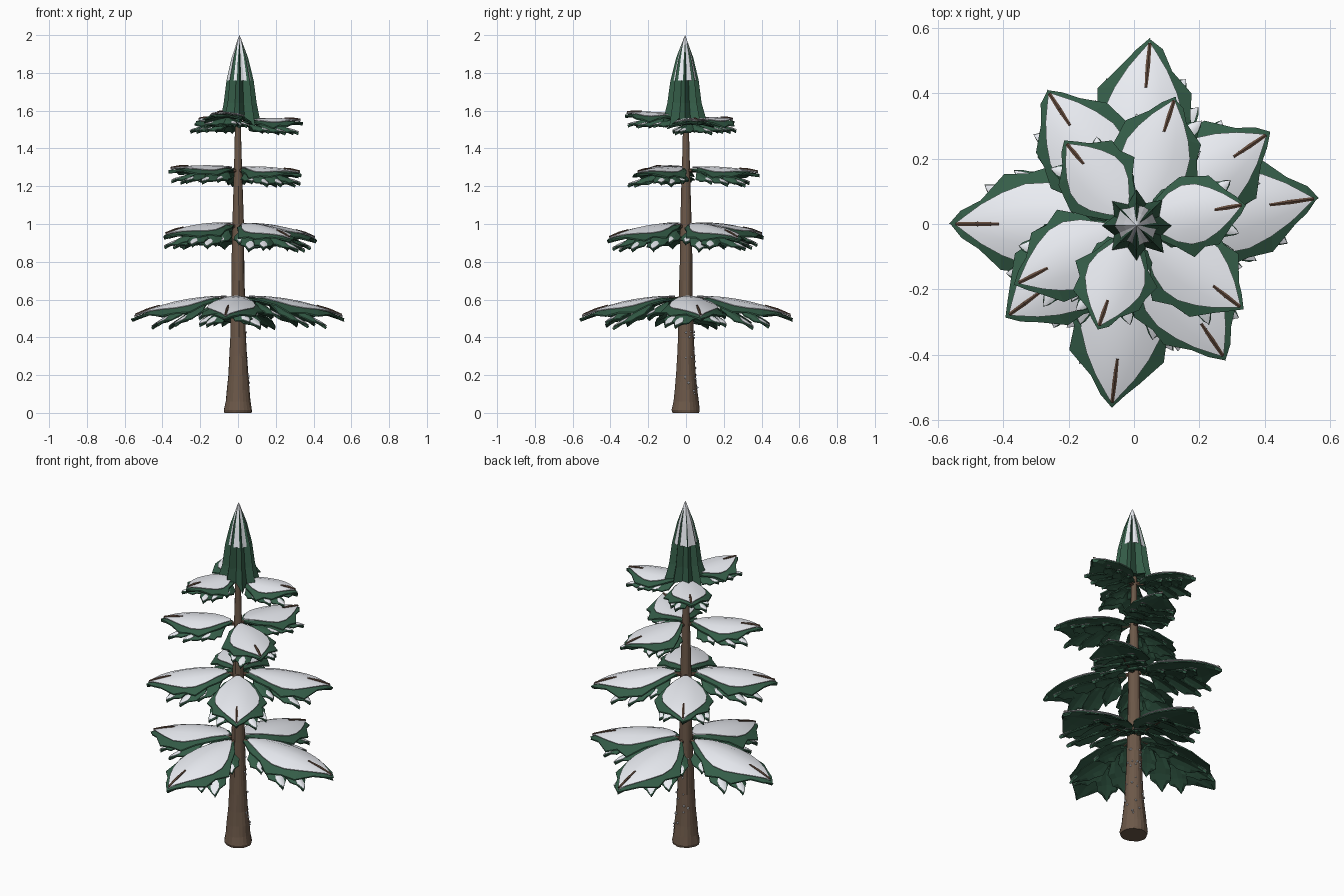
import bpy, bmesh, math, random
from mathutils import Matrix, Vector

if "Cube" in bpy.data.objects:
    bpy.data.objects.remove(bpy.data.objects["Cube"])

random.seed(4)


def material(name, rgb):
    m = bpy.data.materials.new(name)
    m.diffuse_color = (*rgb, 1)
    m.use_nodes = True
    m.node_tree.nodes["Principled BSDF"].inputs["Base Color"].default_value = m.diffuse_color
    return m


GREEN = material("needles", (0.035, 0.11, 0.065))
SNOW = material("snow", (0.84, 0.86, 0.91))
BARK = material("bark", (0.15, 0.098, 0.066))
TWIG = material("twig", (0.12, 0.068, 0.045))


def finish(name, bm, mat, smooth=False):
    bmesh.ops.remove_doubles(bm, verts=bm.verts, dist=0.0004)
    bmesh.ops.recalc_face_normals(bm, faces=bm.faces)
    for f in bm.faces:
        f.smooth = smooth
    me = bpy.data.meshes.new(name)
    bm.to_mesh(me)
    bm.free()
    me.materials.append(mat)
    ob = bpy.data.objects.new(name, me)
    bpy.context.collection.objects.link(ob)
    if smooth:
        bpy.context.view_layer.objects.active = ob
        ob.select_set(True)
        bpy.ops.object.shade_smooth_by_angle(angle=math.radians(40))
        ob.select_set(False)
    return ob


# leaf outline: (distance along, relative half width)
OUTLINE = [(0, .1), (.13, .48), (.28, .83), (.42, 1), (.56, .97), (.7, .76),
           (.83, .48), (.93, .2), (1, 0)]
JAG = [1, 1.14, .98, 1.12, 1.0, 1.25, 1.0, 1.3, 1]
COLS = [-1, -.5, 0, .5, 1]


def leaf(bm, mat, length, width, arch, drop, thick, lift=0, scale=1, jag=False):
    """Domed pointed blade along local +x with a closed underside."""
    rows = []
    for i, (u, w) in enumerate(OUTLINE):
        hw = width * w * scale
        u2 = 0.5 + (u - 0.5) * (1 if scale == 1 else 0.95)
        top, low = [], []
        for c in COLS:
            k = hw
            x = length * u2
            if jag:
                k *= JAG[i] * (1 + random.uniform(-.06, .06) * abs(c))
                x += random.uniform(-.015, .015) * length * abs(c)
            y = k * c
            z = arch * 4 * u2 * (1 - u2) - drop * (y / width) ** 2 + lift
            top.append(bm.verts.new(mat @ Vector((x, y, z))))
            low.append(bm.verts.new(mat @ Vector((x, y, z - thick * (1 if abs(c) < 1 else .4)))))
        rows.append(top + low[::-1])
    n = len(rows[0])
    for a, b in zip(rows, rows[1:]):
        for j in range(n):
            bm.faces.new((a[j], a[(j + 1) % n], b[(j + 1) % n], b[j]))
    bm.faces.new(rows[0])


def tube(bm, p, q, r1, r2, sides=6):
    d = q - p
    m = Matrix.Translation((p + q) / 2) @ d.to_track_quat('Z', 'Y').to_matrix().to_4x4()
    bmesh.ops.create_cone(bm, cap_ends=True, segments=sides, radius1=r1, radius2=r2,
                          depth=d.length, matrix=m)


# tiers: half width, arch, drop, then boughs (angle, tip radius, root z, tip z)
TIERS = [
    (.155, .03, .05, [(8, .57, .61, .5), (85, .57, .61, .5), (180, .56, .61, .5), (263, .565, .61, .5)]),
    (.145, .022, .045, [(34, .5, .995, .915), (123, .49, .995, .935), (216, .485, .995, .935), (304, .5, .995, .915)]),
    (.128, .011, .035, [(72, .41, 1.293, 1.265), (207, .41, 1.293, 1.285), (322, .425, 1.293, 1.265)]),
    (.112, .008, .03, [(10, .345, 1.545, 1.54), (130, .33, 1.55, 1.545), (251, .34, 1.57, 1.58)]),
]
# leaflets under each bough: start, yaw, lateral reach, width as fractions
LEAFLETS = [(.1, 46, .92, .32), (.24, 38, 1.12, .38), (.44, 33, .8, .34)]

for t, (width, arch, drop, boughs) in enumerate(TIERS, 1):
    for b, (ang, tip_r, z0, z1) in enumerate(boughs, 1):
        green, snow, twig = bmesh.new(), bmesh.new(), bmesh.new()
        start = 0.045 if t < 3 else 0.03
        run = tip_r - start
        length = math.hypot(run, z1 - z0)
        pitch = math.atan2(z0 - z1, run)
        base = (Matrix.Rotation(math.radians(ang), 4, 'Z') @ Matrix.Translation((start, 0, z0))
                @ Matrix.Rotation(pitch, 4, 'Y'))
        # main blade and its snow cover
        leaf(green, base, length, width, arch, drop, .018, jag=True)
        leaf(snow, base, length, width, arch, drop, .009, lift=.011, scale=.82)
        # drooping side leaflets on both sides, a little snow on their ends
        for s, yaw, reach, w in LEAFLETS:
            for side in (-1, 1):
                yaw2 = math.radians(yaw + random.uniform(-4, 4))
                ll = min(reach * width / math.sin(yaw2) * random.uniform(.95, 1.06), .55 * length)
                m = (base @ Matrix.Translation((s * length, 0, arch * 4 * s * (1 - s) - .02))
                     @ Matrix.Rotation(side * yaw2, 4, 'Z')
                     @ Matrix.Rotation(math.radians(18 if t < 3 else 15), 4, 'Y'))
                leaf(green, m, ll, w * width, .008, .02, .014, jag=True)
                leaf(snow, m @ Matrix.Translation((ll * .58, 0, .001)), ll * .42, w * width * .5,
                     .003, .008, .004, lift=.005, scale=.8)
        # branch from the trunk, and twig lying on the snow near the tip
        tube(twig, base @ Vector((-start, 0, -.012)), base @ Vector((.45 * length, 0, arch * .9 - .006)), .012, .008)

        def on_snow(u):
            return base @ Vector((u * length, 0, arch * 4 * u * (1 - u) + .011))
        for u1, u2, r1, r2 in ((.7, .83, .005, .008), (.83, .965, .008, .006)):
            tube(twig, on_snow(u1), on_snow(u2), r1, r2)
        finish(f"tier_{t}_bough_{b}", green, GREEN)
        finish(f"tier_{t}_snow_{b}", snow, SNOW, True)
        finish(f"tier_{t}_branch_{b}", twig, TWIG)

# trunk with flared foot and ridged bark
PROFILE = [(0, .071), (.015, .074), (.06, .067), (.12, .06), (.2, .053), (.3, .047), (.4, .042), (.5, .039),
           (.6, .036), (.7, .034), (.8, .033), (1, .03), (1.2, .024), (1.4, .018), (1.6, .014)]
SIDES = 22
ridge = [1 + random.uniform(-.03, .03) for i in range(SIDES)]
bm = bmesh.new()
rings = []
for z, r in PROFILE:
    ring = []
    for i in range(SIDES):
        a = math.tau * i / SIDES
        k = r * ridge[i] * random.uniform(.96, 1.04)
        ring.append(bm.verts.new((k * math.cos(a), k * math.sin(a), z)))
    rings.append(ring)
for a, b in zip(rings, rings[1:]):
    for i in range(SIDES):
        j = (i + 1) % SIDES
        bm.faces.new((a[i], a[j], b[j], b[i]))
bm.faces.new(rings[0])
bm.faces.new(rings[-1])
finish("trunk", bm, BARK)

# snow flecks stuck to the back and right of the trunk
bm = bmesh.new()
for _ in range(30):
    z, a = random.uniform(.1, .52), math.radians(random.uniform(-5, 150))
    r = 1.05 * next(r0 + (r1 - r0) * (z - h0) / (h1 - h0)
                    for (h0, r0), (h1, r1) in zip(PROFILE, PROFILE[1:]) if h0 <= z <= h1)
    bmesh.ops.create_icosphere(bm, subdivisions=1, radius=random.uniform(.004, .007),
                               matrix=Matrix.Translation((r * math.cos(a), r * math.sin(a), z)))
finish("trunk_snow_flecks", bm, SNOW)


# fluted crown with a jagged hem
def fluted(name, levels, inner, mat, points=8):
    bm = bmesh.new()
    rings = []
    wob = [random.uniform(.9, 1.08) for _ in range(points * 2)]
    for n, (z, r) in enumerate(levels):
        ring = []
        for i in range(points * 2):
            a = math.pi * i / points
            k = r * (wob[i] if i % 2 == 0 else inner * wob[i])
            dz = (random.uniform(-.03, .02) if i % 2 == 0 else .015) if n == 0 and mat is GREEN else 0
            ring.append(bm.verts.new((.008 + k * math.cos(a), k * math.sin(a) - .005, z + dz)))
        rings.append(ring)
    for a, b in zip(rings, rings[1:]):
        for i in range(points * 2):
            j = (i + 1) % (points * 2)
            bm.faces.new((a[i], a[j], b[j], b[i]))
    centre = bm.verts.new((0, 0, levels[0][0] + .04))
    for i in range(points * 2):
        bm.faces.new((rings[0][i], rings[0][i - 1], centre))
    finish(name, bm, mat)


fluted("crown", [(1.545, .114), (1.64, .09), (1.76, .074), (1.88, .045), (1.985, .006), (1.995, 0)], .68, GREEN)
fluted("crown_snow", [(1.76, .066), (1.88, .04), (1.98, .009), (2.0, 0)], .9, SNOW)
